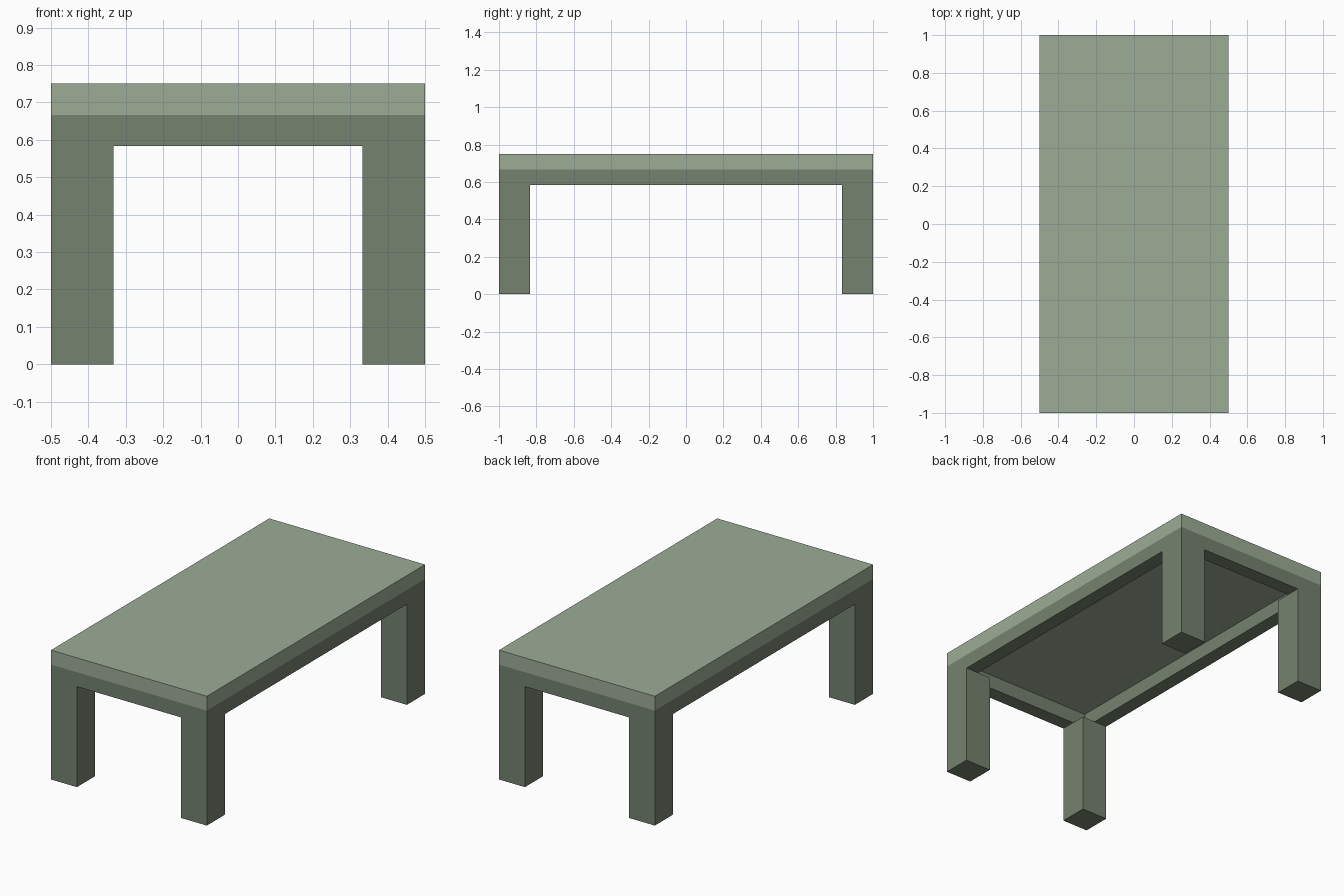
import bpy
import bmesh
from mathutils import Vector

cube = bpy.data.objects.get("Cube")
if cube:
    bpy.data.objects.remove(cube, do_unlink=True)

# Main dimensions
HALF_X, HALF_Y, HEIGHT = 0.5, 1.0, 0.75
BOARD = HEIGHT / 9          # thickness of top, rail height and rail width
LEG = 2 * BOARD             # leg width
RAIL_TOP = HEIGHT - BOARD
LEG_TOP = RAIL_TOP - BOARD


def make_material(name, color):
    mat = bpy.data.materials.new(name)
    mat.use_nodes = True
    mat.diffuse_color = (*color, 1)
    mat.node_tree.nodes["Principled BSDF"].inputs["Base Color"].default_value = (*color, 1)
    return mat


def make_box(name, low, high, mat, mirror=None):
    """Box between two corners, optionally mirrored across the centre."""
    low, high = Vector(low), Vector(high)
    bm = bmesh.new()
    bmesh.ops.create_cube(bm, size=1)
    bmesh.ops.scale(bm, vec=high - low, verts=bm.verts)
    bmesh.ops.translate(bm, vec=(low + high) / 2, verts=bm.verts)
    mesh = bpy.data.meshes.new(name)
    bm.to_mesh(mesh)
    bm.free()
    mesh.materials.append(mat)
    obj = bpy.data.objects.new(name, mesh)
    bpy.context.collection.objects.link(obj)
    if mirror:
        mod = obj.modifiers.new("Mirror", 'MIRROR')
        mod.use_axis = mirror
        mod.use_mirror_merge = False
    return obj


light_green = make_material("pale sage green", (0.337, 0.413, 0.305))
dark_green = make_material("dark sage green", (0.178, 0.223, 0.162))

# Table top
make_box("table_top", (-HALF_X, -HALF_Y, RAIL_TOP), (HALF_X, HALF_Y, HEIGHT), light_green)

# Frame under the top: long side rails with short end rails between them
make_box("side_rails", (HALF_X - BOARD, -HALF_Y, LEG_TOP), (HALF_X, HALF_Y, RAIL_TOP),
         dark_green, (True, False, False))
make_box("end_rails", (BOARD - HALF_X, -HALF_Y, LEG_TOP),
         (HALF_X - BOARD, BOARD - HALF_Y, RAIL_TOP), dark_green, (False, True, False))

# Four square corner legs
make_box("legs", (HALF_X - LEG, -HALF_Y, 0), (HALF_X, LEG - HALF_Y, LEG_TOP),
         dark_green, (True, True, False))
